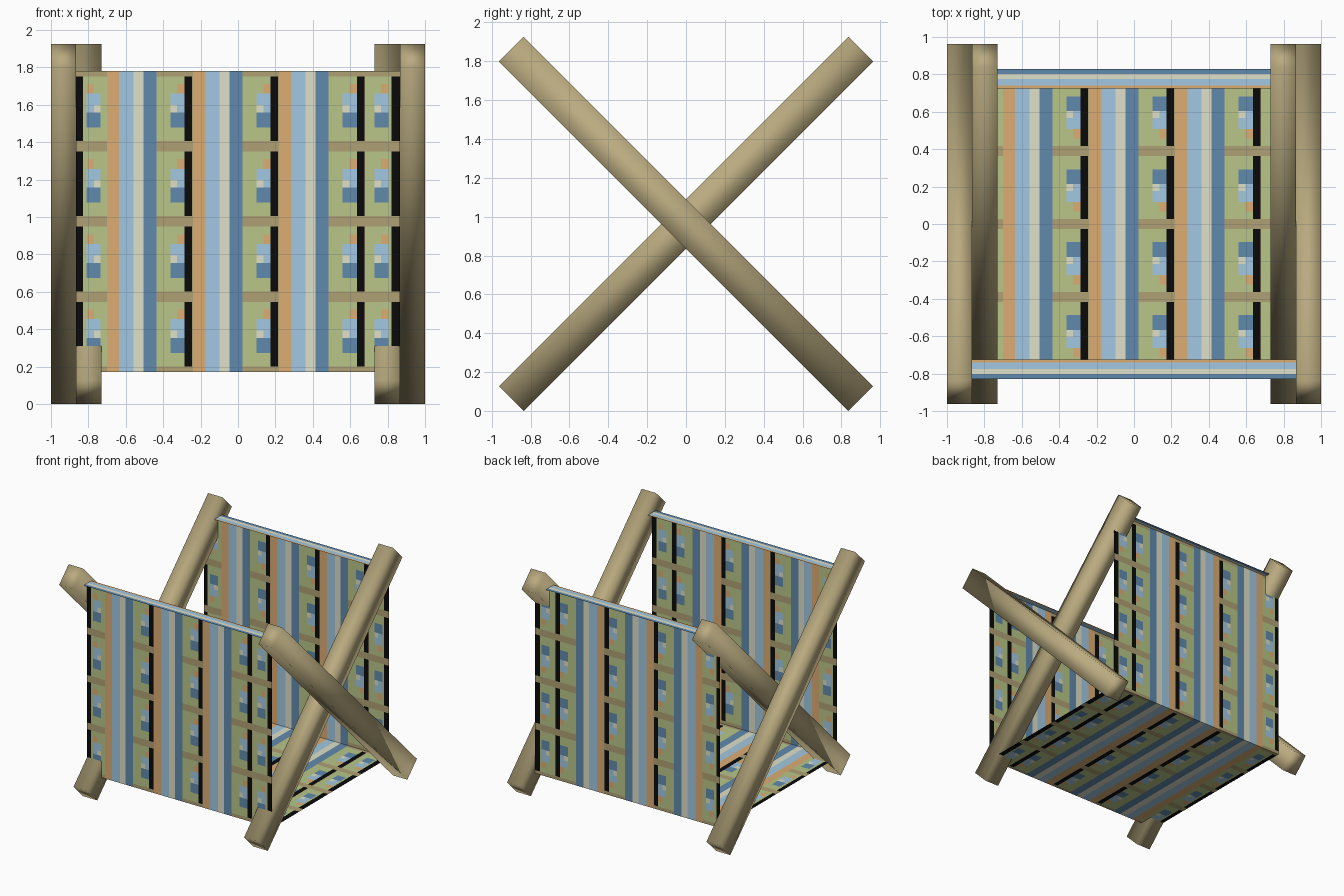
import bpy, bmesh, math
from mathutils import Vector

if "Cube" in bpy.data.objects:
    bpy.data.objects.remove(bpy.data.objects["Cube"])


def material(name, *rgb):
    colour = [((c / 255 + 0.055) / 1.055) ** 2.4 for c in rgb] + [1]
    m = bpy.data.materials.new(name)
    m.use_nodes = True
    m.diffuse_color = colour
    bsdf = m.node_tree.nodes["Principled BSDF"]
    bsdf.inputs["Base Color"].default_value = colour
    bsdf.inputs["Roughness"].default_value = 0.8
    return m


wood = material("wood", 186, 171, 128)
fabric = {
    "T": material("tan fabric", 176, 160, 116),
    "G": material("green fabric", 184, 198, 136),
    "O": material("orange fabric", 220, 173, 116),
    "L": material("light blue fabric", 163, 201, 226),
    "C": material("cream fabric", 224, 224, 202),
    "B": material("blue fabric", 97, 138, 174),
    "K": material("black fabric", 10, 10, 10),
}
CODES = "".join(fabric)


def finish(name, bm, mats):
    mesh = bpy.data.meshes.new(name)
    bm.to_mesh(mesh)
    bm.free()
    for m in mats:
        mesh.materials.append(m)
    obj = bpy.data.objects.new(name, mesh)
    bpy.context.collection.objects.link(obj)
    return obj


# Crossed wooden legs: softly shaded square-cut beams
def leg(name, x, tilt):
    bpy.ops.mesh.primitive_cube_add(size=1, location=(x, 0, 0.963), rotation=(tilt, 0, 0))
    obj = bpy.context.object
    obj.name = name
    obj.scale = (0.134, 0.18, 2.543)
    bpy.ops.object.transform_apply(location=False, rotation=False, scale=True)
    obj.data.materials.append(wood)
    bpy.ops.object.shade_smooth()


for side, s in (("left", 1), ("right", -1)):
    leg(side + "_outer_leg", s * 0.933, math.radians(45))
    leg(side + "_inner_leg", s * 0.798, math.radians(-45))

# Printed fabric: each column has a width and the colours of one repeat
SOLID, GREEN, BLACK = 8, "TGGGGGGT", "TKKKKKKT"
MOTIF = [(0.035, "TGGLCBGT"), (0.04, "TGOLLBGT")]
repeat = [(0.065, "O" * SOLID), (0.075, "L" * SOLID), (0.055, "C" * SOLID),
          (0.07, "B" * SOLID), (0.075, GREEN), *MOTIF, (0.04, BLACK), (0.005, "T" * SOLID)]
left_hem = [(0.035, BLACK), (0.02, GREEN), *MOTIF[::-1], (0.035, GREEN)]
right_hem = [(0.05, GREEN), *MOTIF, (0.015, GREEN), (0.045, BLACK)]
columns = left_hem + repeat * 3 + right_hem
rows = [0, 0.07, 0.17, 0.3, 0.45, 0.55, 0.75, 0.93]
HALF, WALL, FLOOR, TOP = 0.865, 0.78, 0.172, 1.78

xs = [-HALF]
for width, _ in columns:
    xs.append(xs[-1] + width)

# Sling: front wall, floor and back wall as one continuous strip
corners = [Vector((0, -WALL, TOP)), Vector((0, -WALL, FLOOR)),
           Vector((0, WALL, FLOOR)), Vector((0, WALL, TOP))]
path = [a.lerp(b, (tile + r) / 4) for a, b in zip(corners, corners[1:])
        for tile in range(4) for r in rows] + [corners[-1]]
bm = bmesh.new()
grid = [[bm.verts.new((x, p.y, p.z)) for x in xs] for p in path]
for j, (low, high) in enumerate(zip(grid, grid[1:])):
    for i, (_, pattern) in enumerate(columns):
        face = bm.faces.new((low[i], high[i], high[i + 1], low[i + 1]))
        face.material_index = CODES.index(pattern[j % SOLID])
finish("fabric_sling", bm, fabric.values())

# Flat striped hems along the top of each wall
stripes = list(zip("OLCB", (0.725, 0.741, 0.775, 0.802), (0.741, 0.775, 0.802, 0.83)))
for name, s in (("front_hem", -1), ("back_hem", 1)):
    bm = bmesh.new()
    for code, inner, outer in stripes:
        y0, y1 = sorted((s * inner, s * outer))
        quad = [(-HALF, y0), (HALF, y0), (HALF, y1), (-HALF, y1)]
        face = bm.faces.new([bm.verts.new((x, y, TOP)) for x, y in quad])
        face.material_index = CODES.index(code)
    bmesh.ops.remove_doubles(bm, verts=bm.verts, dist=0.0001)
    finish(name, bm, fabric.values())
